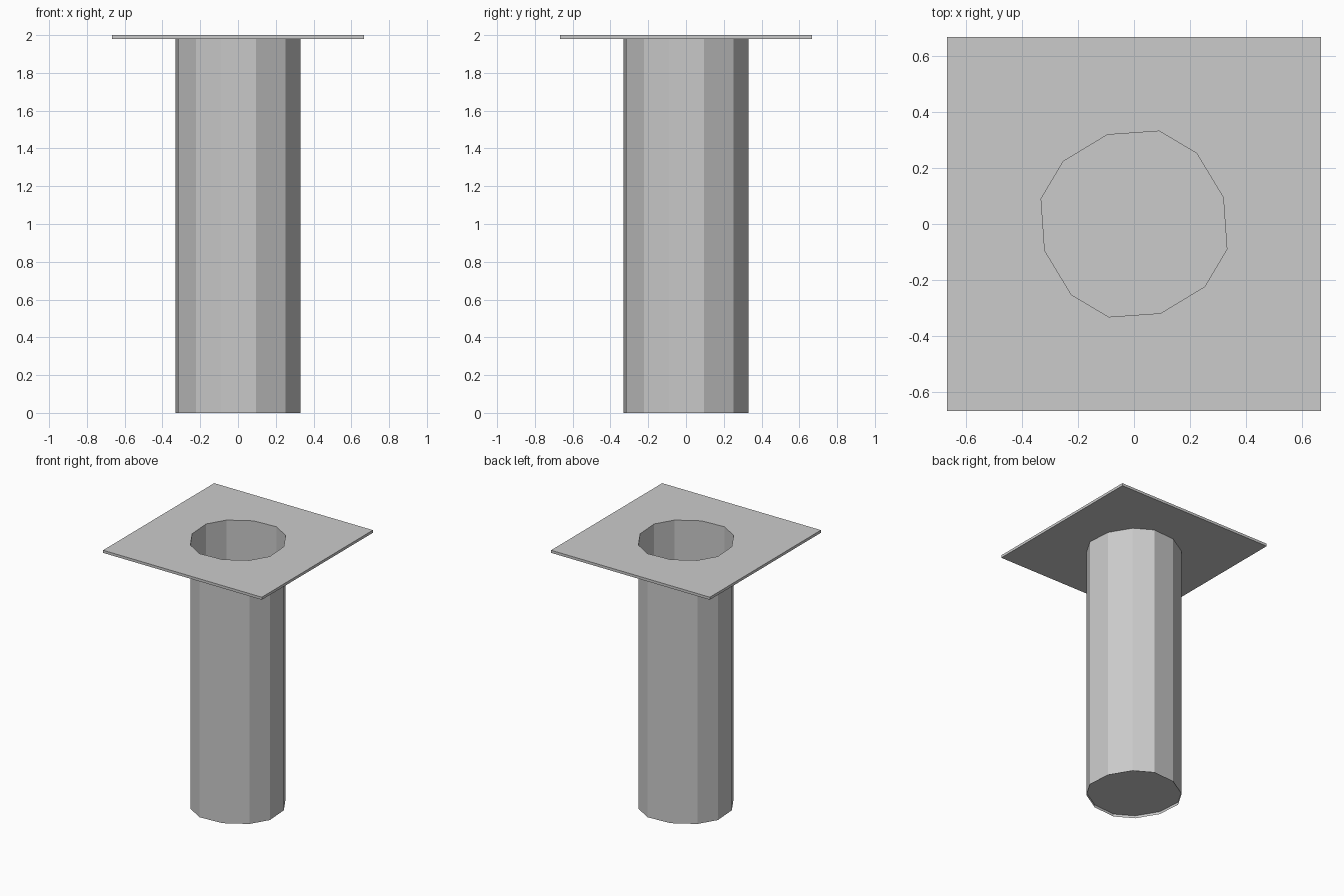
import bpy, bmesh

if "Cube" in bpy.data.objects:
    bpy.data.objects.remove(bpy.data.objects["Cube"])

HALF, TOP, THICK = 0.666, 2.0, 0.02

# Twelve-sided outline: three corners repeated by quarter turns (clockwise)
ring = []
quarter = [(0.09, 0.331), (0.223, 0.252), (0.318, 0.095)]
for _ in range(4):
    ring += quarter
    quarter = [(y, -x) for x, y in quarter]
ring.reverse()
square = [(-HALF, -HALF), (HALF, -HALF), (HALF, HALF), (-HALF, HALF)]


def loop(bm, pts, z):
    return [bm.verts.new((x, y, z)) for x, y in pts]


def walls(bm, low, high):
    n = len(low)
    for i in range(n):
        j = (i + 1) % n
        bm.faces.new((low[i], low[j], high[j], high[i]))


def finish(bm, name):
    mesh = bpy.data.meshes.new(name)
    bm.to_mesh(mesh)
    bm.free()
    bpy.context.collection.objects.link(bpy.data.objects.new(name, mesh))


# Thin-walled tube with a slightly raised floor
bm = bmesh.new()
bottom, floor, rim = (loop(bm, ring, z) for z in (0, THICK, TOP))
walls(bm, bottom, floor)
walls(bm, floor, rim)
bm.faces.new(floor)
finish(bm, "tube")

# Square flange with the tube opening cut through it
bm = bmesh.new()
outer = [loop(bm, square, z) for z in (TOP - THICK, TOP)]
walls(bm, *outer)
for verts, z, up in ((outer[0], TOP - THICK, -1), (outer[1], TOP, 1)):
    inner = loop(bm, ring, z)
    edges = []
    for vs in (verts, inner):
        for i, v in enumerate(vs):
            w = vs[(i + 1) % len(vs)]
            edges.append(bm.edges.get((v, w)) or bm.edges.new((v, w)))
    res = bmesh.ops.triangle_fill(bm, use_beauty=True, use_dissolve=False,
                                  edges=edges, normal=(0, 0, up))
    for f in res["geom"]:
        if isinstance(f, bmesh.types.BMFace):
            f.normal_update()
            if f.normal.z * up < 0:
                f.normal_flip()
finish(bm, "flange")
